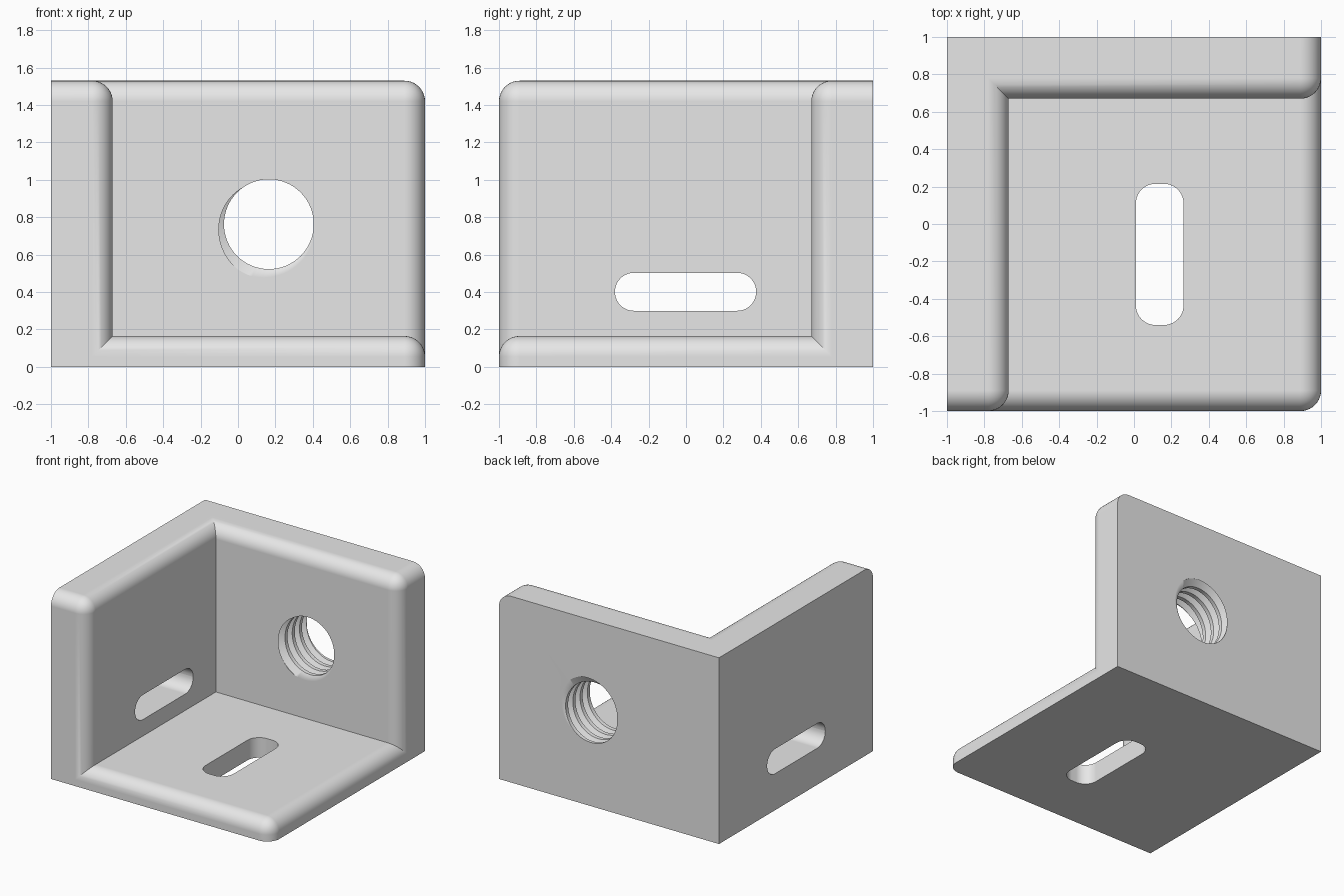
import bpy, bmesh
from math import cos, sin, tau
from mathutils import Vector

if "Cube" in bpy.data.objects:
    bpy.data.objects.remove(bpy.data.objects["Cube"])

TOP, WALL, FLOOR, ROUND = 1.53, 0.67, 0.165, 0.11

grey = bpy.data.materials.new("plain_grey")
grey.use_nodes = True
grey.diffuse_color = (0.8, 0.8, 0.8, 1)
grey.node_tree.nodes["Principled BSDF"].inputs["Base Color"].default_value = (0.8, 0.8, 0.8, 1)


def make_object(name, bm):
    bmesh.ops.recalc_face_normals(bm, faces=bm.faces)
    mesh = bpy.data.meshes.new(name)
    bm.to_mesh(mesh)
    bm.free()
    mesh.materials.append(grey)
    obj = bpy.data.objects.new(name, mesh)
    bpy.context.collection.objects.link(obj)
    return obj


def box(name, low, high, axis=None, radius=0):
    """Box between two corners; edges along the axis may be rounded."""
    bm = bmesh.new()
    bmesh.ops.create_cube(bm, size=1)
    low, high = Vector(low), Vector(high)
    for v in bm.verts:
        v.co = Vector([l + (c + 0.5) * (h - l) for l, c, h in zip(low, v.co, high)])
    if radius:
        edges = [e for e in bm.edges
                 if abs(e.verts[0].co[axis] - e.verts[1].co[axis]) > 1e-4]
        bmesh.ops.bevel(bm, geom=edges, offset=radius, segments=10,
                        profile=0.5, affect='EDGES')
    return make_object(name, bm)


def activate(obj):
    bpy.ops.object.select_all(action='DESELECT')
    obj.select_set(True)
    bpy.context.view_layer.objects.active = obj


def cut(target, cutter):
    cutter.hide_render = True
    mod = target.modifiers.new("cut", 'BOOLEAN')
    mod.operation, mod.solver, mod.object = 'DIFFERENCE', 'EXACT', cutter
    activate(target)
    bpy.ops.object.modifier_apply(modifier=mod.name)
    bpy.data.objects.remove(cutter)


def threaded_cutter(cx, cz, pitch=0.094, turns=7, sides=64):
    """Helical thread along y, closed by a cone at each end."""
    profile = [(0, 0.24), (0.35, 0.24), (0.65, 0.293), (0.7, 0.293)]
    start = WALL - 2 * pitch
    bm, verts = bmesh.new(), {}

    def vert(row, i):
        if i == sides:                      # seam joins the turn before
            row, i = row - len(profile), 0
        if (row, i) not in verts:
            turn, j = divmod(row, len(profile))
            t, r = profile[j]
            a = tau * i / sides
            y = start + pitch * (turn + t - i / sides)
            verts[row, i] = bm.verts.new((cx + r * cos(a), y, cz + r * sin(a)))
        return verts[row, i]

    for row in range(turns * len(profile)):
        for i in range(sides):
            bm.faces.new((vert(row, i), vert(row, i + 1),
                          vert(row + 1, i + 1), vert(row + 1, i)))
    rim = [e for e in bm.edges if e.is_boundary]
    tips = [bm.verts.new((cx, y, cz)) for y in (0.2, 1.4)]
    for e in rim:
        near_back = (e.verts[0].co.y + e.verts[1].co.y) / 2 > 0.8
        bm.faces.new((*e.verts, tips[near_back]))
    return make_object("threaded_cutter", bm)


# Three walls meeting in a corner
bracket = box("corner_bracket", (-1, -1, 0), (1, 1, TOP))
cut(bracket, box("notch", (-WALL, -2, FLOOR), (2, WALL, 2)))

# Round every edge that touches the free tip of a wall
bm = bmesh.new()
bm.from_mesh(bracket.data)
bmesh.ops.remove_doubles(bm, verts=bm.verts, dist=1e-4)
bmesh.ops.dissolve_limit(bm, angle_limit=0.01, verts=bm.verts, edges=bm.edges)
tips = [Vector(p) for p in ((1, WALL, TOP), (-WALL, -1, TOP), (1, -1, FLOOR))]
edges = [e for e in bm.edges
         if any((v.co - p).length < 0.01 for v in e.verts for p in tips)]
bmesh.ops.bevel(bm, geom=edges, offset=ROUND, segments=10, profile=0.5, affect='EDGES')
bm.to_mesh(bracket.data)
bm.free()

# Slots in the floor and side wall, threaded hole in the back wall
cut(bracket, box("floor_slot", (0.01, -0.54, -1), (0.265, 0.215, 0.5), 2, 0.105))
cut(bracket, box("side_slot", (-1.5, -0.38, 0.3), (-0.4, 0.375, 0.503), 0, 0.101))
cut(bracket, threaded_cutter(0.165, 0.763))

activate(bracket)
bpy.ops.object.shade_smooth_by_angle(angle=0.52)
bracket.modifiers.new("flat_face_shading", 'WEIGHTED_NORMAL').keep_sharp = True
